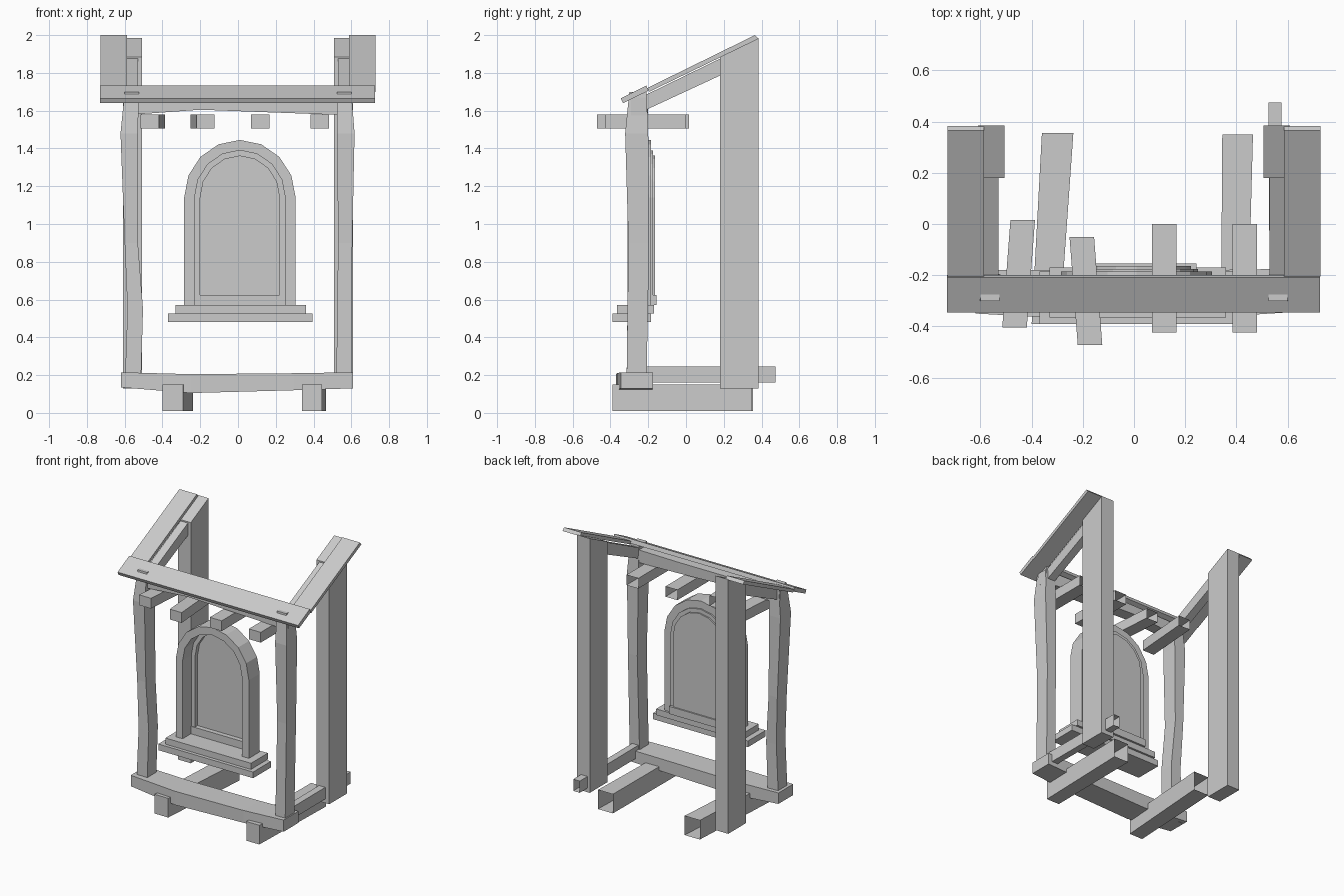
import bpy, bmesh, math

old = bpy.data.objects.get("Cube")
if old:
    bpy.data.objects.remove(old, do_unlink=True)

grey = bpy.data.materials.new("plain_grey")
grey.use_nodes = True
COLOUR = (0.6, 0.6, 0.6, 1)
grey.diffuse_color = COLOUR
grey.node_tree.nodes["Principled BSDF"].inputs["Base Color"].default_value = COLOUR


def build(name, rings, cap_first=True, cap_last=True, loop=False):
    """Skin a list of equal-length vertex rings into one flat-shaded object."""
    bm = bmesh.new()
    rows = [[bm.verts.new(p) for p in ring] for ring in rings]
    count = len(rows[0])
    pairs = list(zip(rows, rows[1:])) + ([(rows[-1], rows[0])] if loop else [])
    for a, b in pairs:
        for i in range(count):
            j = (i + 1) % count
            bm.faces.new((a[i], a[j], b[j], b[i]))
    if cap_first:
        bm.faces.new(rows[0])
    if cap_last:
        bm.faces.new(rows[-1])
    bmesh.ops.recalc_face_normals(bm, faces=bm.faces[:])
    mesh = bpy.data.meshes.new(name)
    bm.to_mesh(mesh)
    bm.free()
    mesh.materials.append(grey)
    obj = bpy.data.objects.new(name, mesh)
    bpy.context.collection.objects.link(obj)
    return obj


def timber(name, axis, stations, open_end=False):
    """Rectangular timber through stations (t, a0, a1, b0, b1) along an axis."""
    place = {"x": lambda t, a, b: (t, a, b),
             "y": lambda t, a, b: (a, t, b),
             "z": lambda t, a, b: (a, b, t)}[axis]
    rings = [[place(t, a0, b0), place(t, a1, b0), place(t, a1, b1), place(t, a0, b1)]
             for t, a0, a1, b0, b1 in stations]
    return build(name, rings, cap_last=not open_end)


def side_profile(name, x0, x1, points):
    """Extrude a (y, z) outline across x."""
    return build(name, [[(x, y, z) for y, z in points] for x in (x0, x1)])


def arch(radius, base, top, y, cx=0.01, spring=1.14, steps=8):
    """Outline of a round-topped opening."""
    pts = [(cx + radius, y, base)]
    for i in range(steps + 1):
        a = math.pi * i / steps
        pts.append((cx + radius * math.cos(a), y, spring + (top - spring) * math.sin(a)))
    return pts + [(cx - radius, y, base)]


def arch_frame(name, outer, inner, front, back):
    """Arched frame between two (radius, base, top) outlines."""
    rings = [arch(*outer, front), arch(*inner, front), arch(*inner, back), arch(*outer, back)]
    return build(name, rings, False, False, loop=True)


# Feet, open at the back
timber("right_foot", "y", [(-0.39, -0.40, -0.29, 0.01, 0.15),
                           (0.355, -0.36, -0.237, 0.01, 0.15)], True)
timber("left_foot", "y", [(-0.39, 0.34, 0.445, 0.01, 0.15),
                          (0.35, 0.345, 0.465, 0.01, 0.15)], True)

# Base beam and the single side rail
timber("base_beam", "x", [(-0.62, -0.35, -0.18, 0.135, 0.215),
                          (-0.25, -0.37, -0.18, 0.105, 0.205),
                          (0.3, -0.365, -0.18, 0.12, 0.21),
                          (0.61, -0.345, -0.175, 0.13, 0.215)])
timber("side_rail", "y", [(-0.22, 0.53, 0.58, 0.16, 0.245),
                          (0.475, 0.525, 0.577, 0.16, 0.245)], True)

# Crooked front posts
timber("right_front_post", "z", [(0.13, -0.6, -0.515, -0.315, -0.21),
                                 (0.55, -0.585, -0.503, -0.31, -0.205),
                                 (0.9, -0.6, -0.53, -0.305, -0.195),
                                 (1.48, -0.622, -0.53, -0.322, -0.2),
                                 (1.7, -0.6, -0.525, -0.3, -0.21)])
timber("left_front_post", "z", [(0.13, 0.52, 0.6, -0.315, -0.21),
                                (0.9, 0.53, 0.605, -0.305, -0.195),
                                (1.48, 0.525, 0.617, -0.322, -0.2),
                                (1.7, 0.525, 0.6, -0.3, -0.21)])

# Back posts, rafters and roof boards on each side
for side, sign in (("right", -1), ("left", 1)):
    side_profile(side + "_back_post", sign * 0.507, sign * 0.61,
                 [(0.18, 0.13), (0.385, 0.13), (0.385, 1.985), (0.18, 1.885)])
    timber(side + "_rafter", "y",
           [(-0.21, sign * 0.53, sign * 0.59, 1.605, 1.685),
            (0.2, sign * 0.53, sign * 0.59, 1.795, 1.885)])
    side_profile(side + "_roof_board", sign * 0.587, sign * 0.728,
                 [(-0.205, 1.72), (-0.195, 1.7), (0.383, 1.98), (0.365, 2.0)])

# Front roof board and the beam below it
side_profile("front_roof_board", -0.73, 0.726,
             [(-0.345, 1.665), (-0.333, 1.64), (-0.2, 1.705), (-0.21, 1.733)])
timber("top_beam", "x", [(-0.61, -0.29, -0.21, 1.575, 1.67),
                         (-0.2, -0.29, -0.2, 1.605, 1.67),
                         (0.2, -0.29, -0.2, 1.59, 1.67),
                         (0.61, -0.29, -0.21, 1.575, 1.67)])

# Short joists: front y, front x, back y, back x
for i, (y0, x0, y1, x1) in enumerate([(-0.405, -0.515, 0.015, -0.483),
                                      (-0.472, -0.22, -0.05, -0.252),
                                      (-0.425, 0.07, 0, 0.07),
                                      (-0.425, 0.385, 0, 0.385)]):
    timber(f"joist_{i + 1}", "y", [(y0, x0, x0 + 0.096, 1.505, 1.58),
                                   (y1, x1, x1 + 0.096, 1.505, 1.58)], True)

# Arched window with recessed pane and stepped sill
arch_frame("window_frame", (0.295, 0.57, 1.445), (0.24, 0.57, 1.39), -0.31, -0.185)
arch_frame("window_inner_frame", (0.24, 0.57, 1.39), (0.21, 0.57, 1.36), -0.21, -0.175)
build("window_pane", [arch(0.212, 0.57, 1.362, y) for y in (-0.18, -0.165)])
timber("window_bottom_rail", "x", [(-0.23, -0.215, -0.155, 0.57, 0.625),
                                   (0.245, -0.215, -0.155, 0.57, 0.625)])
timber("upper_sill", "x", [(-0.33, -0.365, -0.17, 0.525, 0.57),
                           (0.36, -0.365, -0.17, 0.525, 0.57)])
timber("lower_sill", "x", [(-0.37, -0.39, -0.185, 0.48, 0.525),
                           (0.395, -0.39, -0.185, 0.48, 0.525)])
